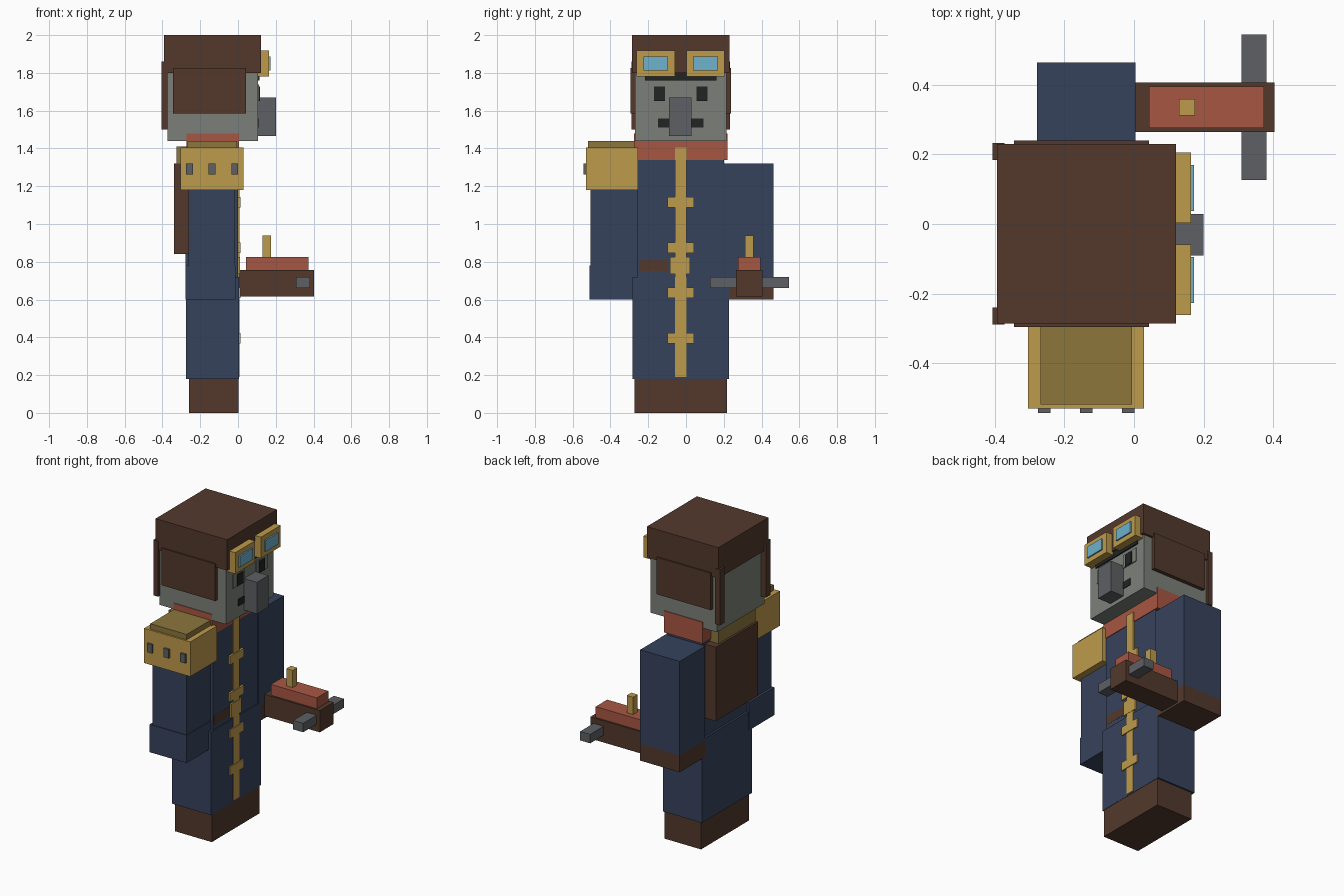
import bpy
import bmesh
from mathutils import Vector

cube = bpy.data.objects.get("Cube")
if cube:
    bpy.data.objects.remove(cube, do_unlink=True)


def to_linear(c):
    c /= 255
    return c / 12.92 if c <= 0.04045 else ((c + 0.055) / 1.055) ** 2.4


def material(name, *rgb):
    mat = bpy.data.materials.new(name)
    mat.use_nodes = True
    color = [to_linear(c) for c in rgb] + [1]
    mat.diffuse_color = color
    node = next(n for n in mat.node_tree.nodes if n.type == "BSDF_PRINCIPLED")
    node.inputs["Base Color"].default_value = color
    return mat


BLUE = material("navy cloth", 54, 66, 92)
BROWN = material("brown leather", 83, 57, 44)
GOLD = material("gold", 190, 155, 75)
DARK_GOLD = material("dark gold", 140, 118, 60)
SKIN = material("grey skin", 124, 128, 121)
METAL = material("grey metal", 93, 96, 99)
RED = material("red cloth", 167, 87, 66)
BLACK = material("black", 34, 36, 36)
GLASS = material("blue glass", 110, 178, 205)


def box(name, mat, x, y, z):
    """Box spanning the (low, high) pairs on each axis."""
    lo, hi = Vector((x[0], y[0], z[0])), Vector((x[1], y[1], z[1]))
    bm = bmesh.new()
    bmesh.ops.create_cube(bm, size=1)
    for v in bm.verts:
        v.co = v.co * (hi - lo)
    mesh = bpy.data.meshes.new(name)
    bm.to_mesh(mesh)
    bm.free()
    mesh.materials.append(mat)
    obj = bpy.data.objects.new(name, mesh)
    obj.location = (lo + hi) / 2
    bpy.context.collection.objects.link(obj)
    return obj


MID = -0.028  # the body's own centre line in y


def around(center, half):
    return center - half, center + half


def pair(name, mat, x, offset, half, z):
    """Two boxes mirrored across the body's centre line."""
    for side, sign in (("left", 1), ("right", -1)):
        box(f"{side}_{name}", mat, x, around(MID + sign * offset, half), z)


# Body
box("boots", BROWN, (-0.26, 0.003), around(MID, 0.245), (0, 0.19))
box("robe_skirt", BLUE, (-0.275, 0.005), around(MID, 0.256), (0.18, 0.72))
box("torso", BLUE, (-0.262, 0), around(MID, 0.23), (0.7, 1.36))
box("belt_front", BROWN, (-0.02, 0.001), (-0.25, -0.1), (0.75, 0.81))
box("collar", RED, (-0.272, 0.004), around(MID, 0.247), (1.34, 1.48))

# Robe trim and clasps
box("robe_trim", GOLD, (-0.005, 0.009), around(MID, 0.031), (0.19, 1.405))
for i in range(4):
    box(f"clasp_{i + 1}", GOLD, (-0.005, 0.013), around(MID, 0.071),
        around(0.395 + 0.24 * i, 0.028))
box("belt_buckle", GOLD, (-0.005, 0.011), around(MID - 0.003, 0.053), (0.735, 0.825))

# Arms
box("right_arm", BLUE, (-0.262, -0.016), (-0.505, -0.25), (0.62, 1.25))
box("right_cuff", BLUE, (-0.278, -0.012), (-0.51, -0.25), (0.6, 0.78))
box("left_arm", BLUE, (-0.279, 0.005), (0.202, 0.463), (0.71, 1.32))
box("left_glove", BROWN, (-0.279, 0.005), (0.202, 0.463), (0.6, 0.71))

# Shoulder armour
box("shoulder_guard", GOLD, (-0.304, 0.028), (-0.53, -0.255), (1.18, 1.405))
box("shoulder_plate", DARK_GOLD, (-0.268, -0.006), (-0.518, -0.25), (1.4, 1.44))
for i in range(3):
    box(f"shoulder_stud_{i + 1}", METAL, around(-0.257 + 0.12 * i, 0.018),
        (-0.543, -0.52), (1.263, 1.32))

# Backpack
box("backpack", BROWN, (-0.34, -0.25), (-0.255, 0.18), (0.84, 1.32))
box("backpack_roll", DARK_GOLD, (-0.325, -0.26), (-0.25, 0.13), (1.31, 1.41))

# Head and face
box("head", SKIN, (-0.373, 0.105), around(MID, 0.243), (1.44, 1.9))
box("nose", METAL, (0.1, 0.2), around(MID - 0.003, 0.059), (1.465, 1.67))
box("brow", BLACK, (0.1, 0.113), around(MID, 0.19), (1.76, 1.8))
box("mouth", BLACK, (0.1, 0.109), around(MID, 0.12), (1.512, 1.558))
pair("eye_socket", SKIN, (0.1, 0.111), 0.119, 0.059, (1.65, 1.738))
pair("eye", BLACK, (0.1, 0.116), 0.112, 0.029, (1.652, 1.728))

# Cap with flaps
box("cap", BROWN, (-0.393, 0.121), around(MID, 0.257), (1.8, 2))
pair("ear_flap", BROWN, (-0.345, 0.043), 0.252, 0.015, (1.585, 1.825))
pair("back_flap", BROWN, (-0.406, -0.372), 0.236, 0.025, (1.5, 1.86))

# Goggles
pair("goggle_frame", GOLD, (0.1, 0.163), 0.132, 0.101, (1.78, 1.918))
pair("goggle_lens", GLASS, (0.15, 0.172), 0.132, 0.066, (1.812, 1.886))

# Crossbow
AIM = 0.335
box("crossbow_stock", BROWN, (0, 0.403), around(AIM, 0.071), (0.615, 0.756))
box("crossbow_top", RED, (0.043, 0.373), around(AIM, 0.059), (0.75, 0.826))
box("crossbow_sight", GOLD, (0.129, 0.175), around(AIM, 0.023), (0.82, 0.938))
box("crossbow_bow", METAL, (0.308, 0.38), around(AIM, 0.209), (0.662, 0.72))
